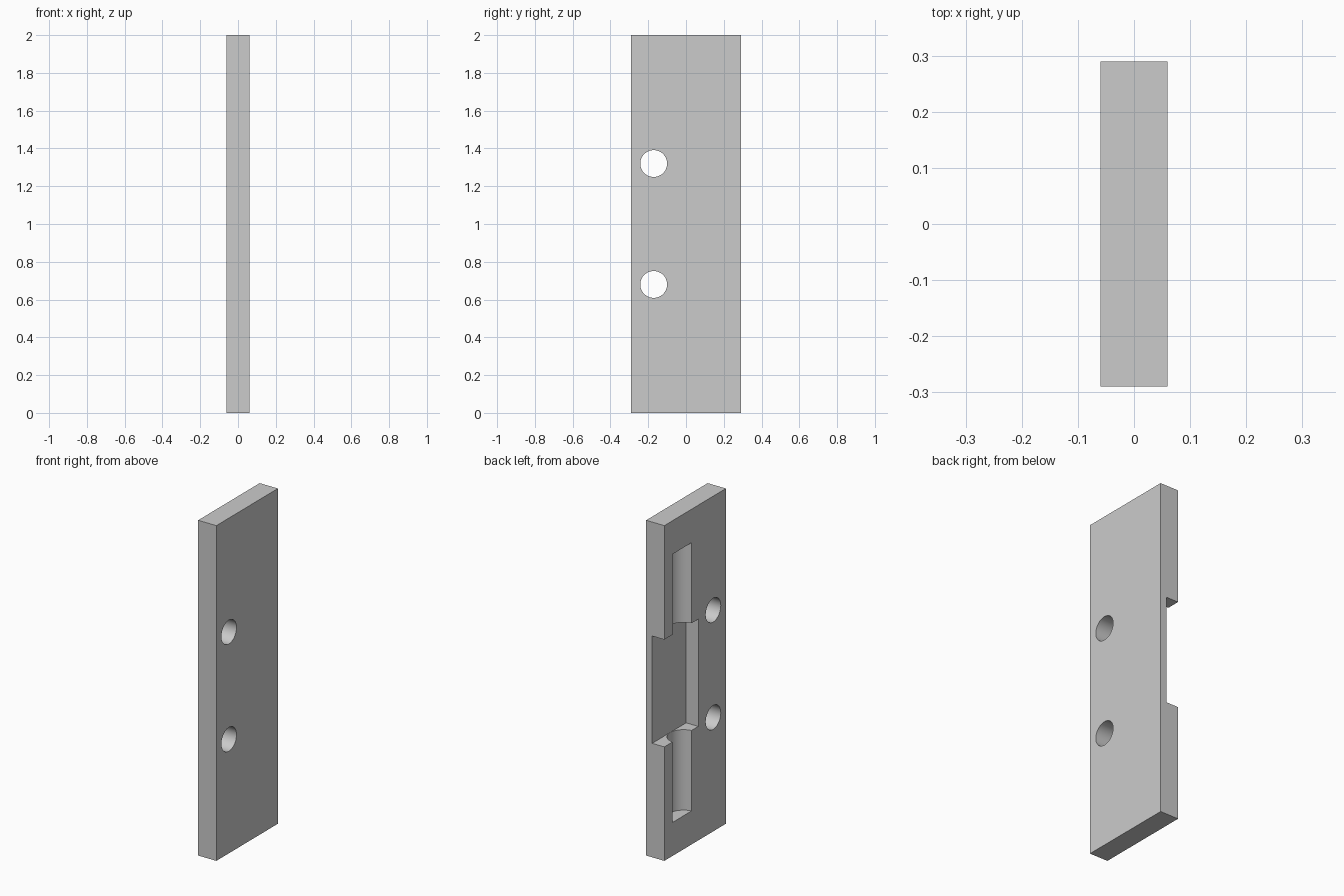
import bpy
import math

if "Cube" in bpy.data.objects:
    bpy.data.objects.remove(bpy.data.objects["Cube"], do_unlink=True)

grey = bpy.data.materials.new("light_grey")
grey.use_nodes = True
colour = (0.6, 0.6, 0.6, 1)
grey.diffuse_color = colour
grey.node_tree.nodes["Principled BSDF"].inputs["Base Color"].default_value = colour


def box(name, low, high):
    """Axis-aligned box between two corners."""
    centre = [(a + b) / 2 for a, b in zip(low, high)]
    bpy.ops.mesh.primitive_cube_add(size=1, location=centre)
    ob = bpy.context.object
    ob.name = name
    ob.scale = [b - a for a, b in zip(low, high)]
    bpy.ops.object.transform_apply(location=True, rotation=False, scale=True)
    ob.data.materials.append(grey)
    return ob


def cylinder(name, radius, depth, location, rotation=(0, 0, 0)):
    bpy.ops.mesh.primitive_cylinder_add(vertices=64, radius=radius, depth=depth,
                                        location=location, rotation=rotation)
    ob = bpy.context.object
    ob.name = name
    ob.data.materials.append(grey)
    return ob


# Flat plate
plate = box("plate", (-0.06, -0.29, 0), (0.06, 0.29, 2))

# Rectangular pocket in the right face, open to the back edge
cutters = [box("pocket_cutter", (-0.2, -0.03, 0.68), (0.02, 0.4, 1.32))]

for side in (-1, 1):
    # Rounded channel running away from the pocket
    cutters.append(cylinder("channel_cutter", 0.09, 0.5,
                            (-0.0705, 0.123, 1 + side * 0.55)))
    # Screw hole through the plate
    cutters.append(cylinder("hole_cutter", 0.071, 0.4,
                            (0, -0.171, 1 + side * 0.32), (0, math.pi / 2, 0)))

# Cut everything out of the plate
bpy.ops.object.select_all(action="DESELECT")
plate.select_set(True)
bpy.context.view_layer.objects.active = plate
for cutter in cutters:
    cutter.hide_render = True
    cut = plate.modifiers.new(cutter.name, "BOOLEAN")
    cut.operation = "DIFFERENCE"
    cut.solver = "EXACT"
    cut.object = cutter
    bpy.ops.object.modifier_apply(modifier=cut.name)
for cutter in cutters:
    bpy.data.objects.remove(cutter, do_unlink=True)

bpy.ops.object.shade_smooth_by_angle(angle=math.radians(30))
